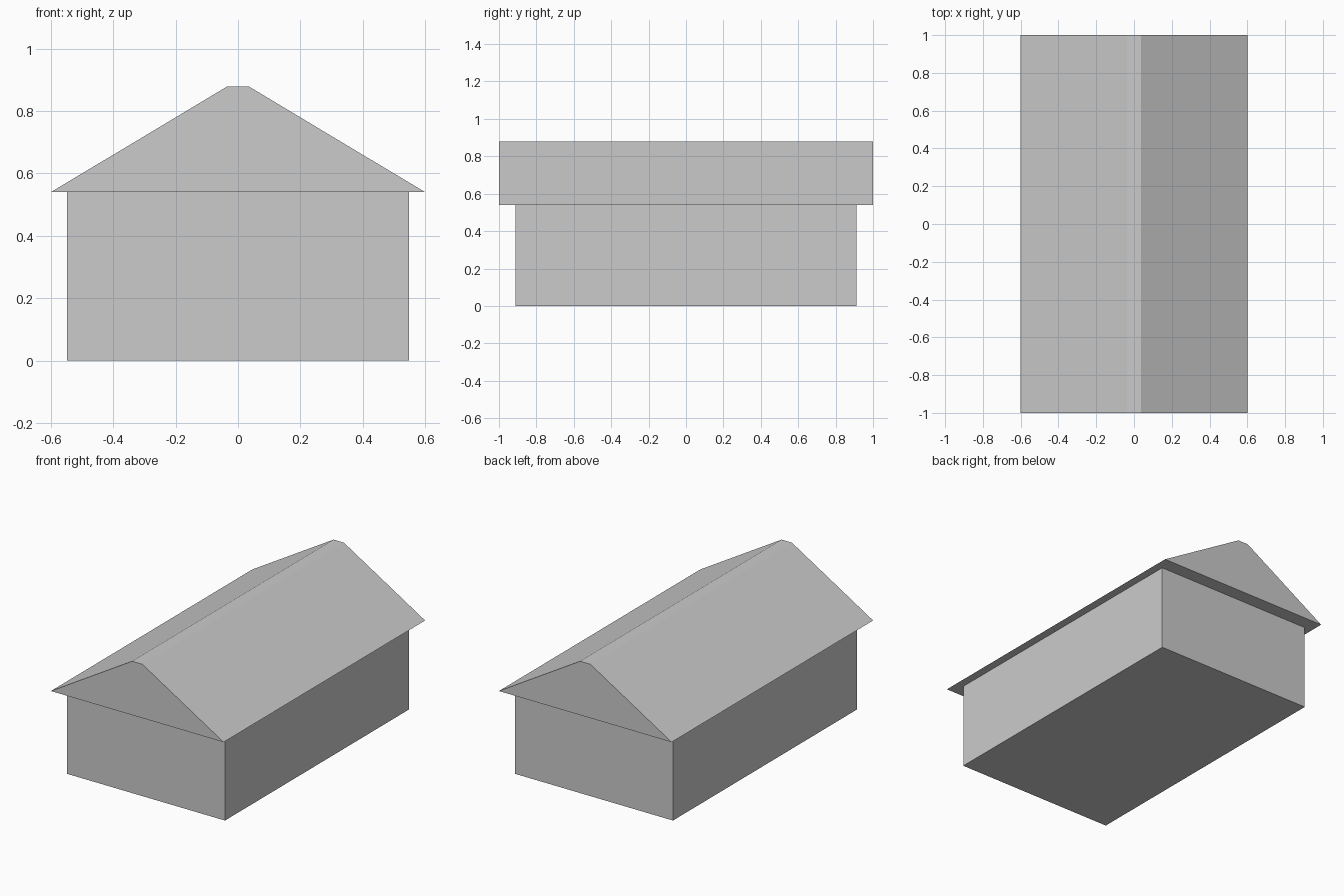
import bpy
import bmesh
from mathutils import Vector

default = bpy.data.objects.get("Cube")
if default:
    bpy.data.objects.remove(default, do_unlink=True)

# One plain grey for the whole building
GREY = (0.6, 0.6, 0.6, 1.0)
grey = bpy.data.materials.new("light_grey")
grey.use_nodes = True
grey.diffuse_color = GREY
grey.node_tree.nodes["Principled BSDF"].inputs["Base Color"].default_value = GREY


def extrude_profile(name, profile, half_length):
    """Extrude an x-z profile along y, centred on y = 0."""
    bm = bmesh.new()
    face = bm.faces.new([bm.verts.new((x, -half_length, z)) for x, z in profile])
    result = bmesh.ops.extrude_face_region(bm, geom=[face], use_keep_orig=True)
    moved = [g for g in result["geom"] if isinstance(g, bmesh.types.BMVert)]
    bmesh.ops.translate(bm, verts=moved, vec=Vector((0, 2 * half_length, 0)))
    bmesh.ops.recalc_face_normals(bm, faces=bm.faces)
    mesh = bpy.data.meshes.new(name)
    bm.to_mesh(mesh)
    bm.free()
    mesh.materials.append(grey)
    obj = bpy.data.objects.new(name, mesh)
    bpy.context.collection.objects.link(obj)
    return obj


EAVES, RIDGE = 0.54, 0.878

# Box-shaped walls
extrude_profile("walls", [(-0.548, 0), (0.548, 0), (0.548, EAVES), (-0.548, EAVES)], 0.912)

# Overhanging gable roof with a narrow flat ridge
extrude_profile("roof", [(-0.6, EAVES), (0.6, EAVES), (0.036, RIDGE), (-0.036, RIDGE)], 1.0)
